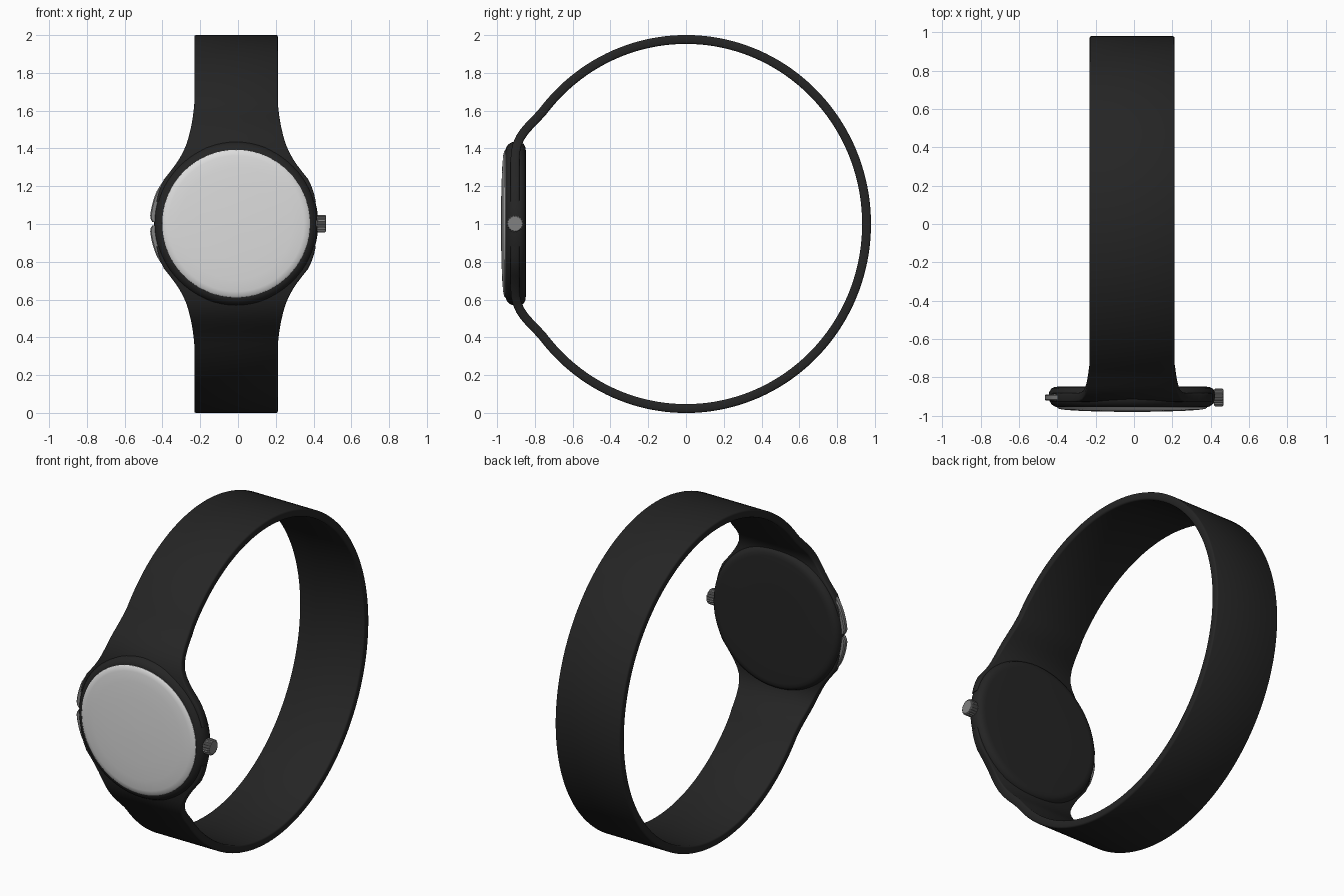
import bpy, bmesh, math

if "Cube" in bpy.data.objects:
    bpy.data.objects.remove(bpy.data.objects["Cube"])

CX, CZ = -0.01, 1.002      # centre of the watch case
CASE_Y = -0.905            # depth of the strap and controls at the case


def material(name, r, g, b):
    m = bpy.data.materials.new(name)
    m.diffuse_color = (r, g, b, 1)
    m.use_nodes = True
    m.node_tree.nodes["Principled BSDF"].inputs["Base Color"].default_value = m.diffuse_color
    return m


BLACK = material("black rubber", 0.018, 0.018, 0.018)
WHITE = material("pale dial", 0.72, 0.72, 0.72)
GREY = material("grey metal", 0.22, 0.22, 0.22)


def finish(name, bm, mat, angle=35):
    bmesh.ops.remove_doubles(bm, verts=bm.verts, dist=1e-5)
    bmesh.ops.recalc_face_normals(bm, faces=bm.faces)
    me = bpy.data.meshes.new(name)
    bm.to_mesh(me)
    bm.free()
    me.materials.append(mat)
    ob = bpy.data.objects.new(name, me)
    bpy.context.collection.objects.link(ob)
    bpy.ops.object.select_all(action='DESELECT')
    ob.select_set(True)
    bpy.context.view_layer.objects.active = ob
    bpy.ops.object.shade_smooth_by_angle(angle=math.radians(angle))
    return ob


def loft(name, rings, mat, angle=35):
    """Skin a list of closed rings and cap both ends."""
    bm = bmesh.new()
    vs = [[bm.verts.new(p) for p in ring] for ring in rings]
    n = len(vs[0])
    for a, b in zip(vs, vs[1:]):
        for i in range(n):
            j = (i + 1) % n
            bm.faces.new((a[i], a[j], b[j], b[i]))
    bm.faces.new(vs[0])
    bm.faces.new(vs[-1])
    return finish(name, bm, mat, angle)


def disc(name, profile, mat, n=72):
    """Turn (radius, y) points around the case axis."""
    rings = [[(CX + r * math.cos(2 * math.pi * i / n), y,
               CZ + r * math.sin(2 * math.pi * i / n)) for i in range(n)]
             for r, y in profile]
    return loft(name, rings, mat)


def interp(x, table):
    for (x0, y0), (x1, y1) in zip(table, table[1:]):
        if x <= x1:
            t = max(0, (x - x0) / (x1 - x0))
            return y0 + (y1 - y0) * t
    return table[-1][1]


# Case and domed dial
disc("case", [(0.20, -0.848), (0.385, -0.848), (0.405, -0.850), (0.422, -0.859),
              (0.432, -0.876), (0.435, -0.900), (0.431, -0.922), (0.420, -0.940),
              (0.405, -0.951), (0.392, -0.955), (0.30, -0.955)], BLACK)
disc("dial", [(0.392, -0.950), (0.391, -0.957), (0.384, -0.963), (0.36, -0.968),
              (0.30, -0.973), (0.20, -0.977), (0.10, -0.979), (0.02, -0.98)], WHITE)

# Strap: a nearly round loop that flattens and flares where it meets the case
FLARE = [(0.05, 0.428), (0.12, 0.422), (0.18, 0.408), (0.235, 0.383), (0.28, 0.347),
         (0.325, 0.313), (0.37, 0.285), (0.42, 0.262), (0.47, 0.246), (0.54, 0.231),
         (0.62, 0.2215)]


def strap_point(a):
    y, h = 0.956 * math.cos(a), 0.977 * math.sin(a)
    w = 0.2215
    if y < 0:
        t = min(1, max(0, (0.60 - abs(h)) / 0.27))
        y += (CASE_Y - y) * t * t * (3 - 2 * t)
        w = interp(abs(h), FLARE)
    return y, 1 + h, w


END, STEPS = math.radians(173), 150
angles = [-END + 2 * END * i / STEPS for i in range(STEPS + 1)]
T, C = 0.0235, 0.009       # half thickness and edge rounding
rings = []
for a in angles:
    y, z, w = strap_point(a)
    y0, z0, _ = strap_point(a - 0.01)
    y1, z1, _ = strap_point(a + 0.01)
    length = math.hypot(y1 - y0, z1 - z0)
    ny, nz = (z1 - z0) / length, -(y1 - y0) / length
    k = C * 0.3
    section = [(-w + C, T), (w - C, T), (w - k, T - k), (w, T - C),
               (w, C - T), (w - k, k - T), (w - C, -T), (C - w, -T),
               (k - w, k - T), (-w, C - T), (-w, T - C), (k - w, T - k)]
    rings.append([(CX + x, y + ny * d, z + nz * d) for x, d in section])
loft("strap", rings, BLACK, 50)

# Two curved side buttons, mirrored above and below the middle
for name, s in (("upper_button", 1), ("lower_button", -1)):
    rings = []
    for i in range(21):
        t = i / 20
        a = math.radians(1.2 + 42 * t)
        r = interp(t, [(0, 0.444), (0.03, 0.452), (0.08, 0.457), (0.5, 0.454),
                       (0.8, 0.442), (1, 0.415)])
        h = 0.016
        sec = [(0.38, -h), (r - 0.006, -h), (r, -h + 0.006),
               (r, h - 0.006), (r - 0.006, h), (0.38, h)]
        rings.append([(CX - q * math.cos(a), CASE_Y + d, CZ + s * q * math.sin(a))
                      for q, d in sec])
    loft(name, rings, GREY)

# Knurled crown on a short stem
TEETH = 18
rings = []
for x, r, depth in ((0.40, 0.030, 0), (0.418, 0.030, 0), (0.418, 0.041, 0.003),
                    (0.423, 0.047, 0.005), (0.460, 0.047, 0.005), (0.466, 0.041, 0.003)):
    ring = []
    for i in range(TEETH * 4):
        a = 2 * math.pi * i / (TEETH * 4)
        q = r - (depth if i % 4 > 1 else 0)
        ring.append((x, CASE_Y + q * math.cos(a), CZ + q * math.sin(a)))
    rings.append(ring)
loft("crown", rings, GREY, 25)
